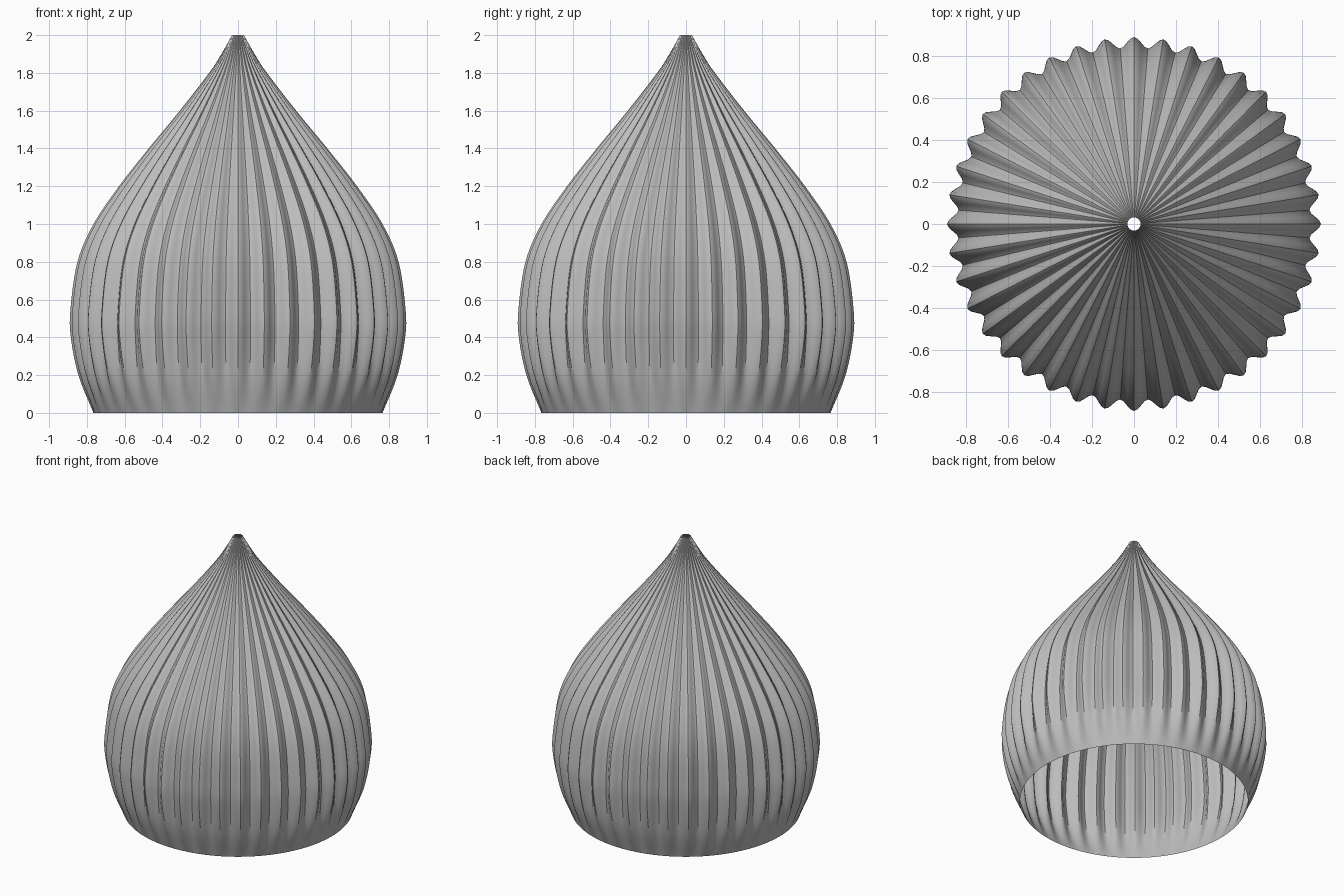
import bpy, bmesh, math
from mathutils import Vector

cube = bpy.data.objects.get("Cube")
if cube:
    bpy.data.objects.remove(cube, do_unlink=True)

RIBS = 40          # flutes around the shade
STEPS = 8          # segments per flute
SMOOTH = 6         # rings between profile points
DEPTH = 0.029      # flute depth relative to radius

# Crest profile as (radius, height)
PROFILE = [(0.765, 0), (0.845, 0.2), (0.885, 0.4), (0.887, 0.55), (0.85, 0.8),
           (0.765, 1), (0.63, 1.2), (0.473, 1.4), (0.308, 1.6), (0.153, 1.8),
           (0.088, 1.9), (0.032, 2)]


def spline(points, steps):
    """Catmull-Rom curve through the points."""
    p = [Vector(q) for q in points]
    p = [2 * p[0] - p[1]] + p + [2 * p[-1] - p[-2]]
    out = []
    for a, b, c, d in zip(p, p[1:], p[2:], p[3:]):
        for i in range(steps):
            t = i / steps
            out.append(0.5 * (2 * b + (c - a) * t + (2 * a - 5 * b + 4 * c - d) * t**2
                              + (3 * b - a - 3 * c + d) * t**3))
    return out + [p[-2]]


# Fluted shell, round at the rim and open at both ends
bm = bmesh.new()
count = RIBS * STEPS
rings = []
for crest, z in spline(PROFILE, SMOOTH):
    fade = math.sin(min(z / 0.5, 1) * math.pi / 2)
    ring = []
    for i in range(count):
        angle = 2 * math.pi * i / count
        r = crest * (1 - DEPTH * fade * (1 - math.cos(RIBS * angle)))
        ring.append(bm.verts.new((r * math.cos(angle), r * math.sin(angle), z)))
    rings.append(ring)
for low, high in zip(rings, rings[1:]):
    for i in range(count):
        j = (i + 1) % count
        bm.faces.new((low[i], low[j], high[j], high[i]))

mesh = bpy.data.meshes.new("fluted_shade")
bm.to_mesh(mesh)
bm.free()
shade = bpy.data.objects.new("fluted_shade", mesh)
bpy.context.collection.objects.link(shade)

# Crisp crests and valleys, soft rim
bpy.ops.object.select_all(action='DESELECT')
shade.select_set(True)
bpy.context.view_layer.objects.active = shade
bpy.ops.object.shade_smooth_by_angle(angle=math.radians(30))

# Plain grey finish
grey = bpy.data.materials.new("plain grey")
grey.use_nodes = True
colour = (0.5, 0.5, 0.5, 1)
grey.diffuse_color = colour
grey.node_tree.nodes["Principled BSDF"].inputs["Base Color"].default_value = colour
mesh.materials.append(grey)
